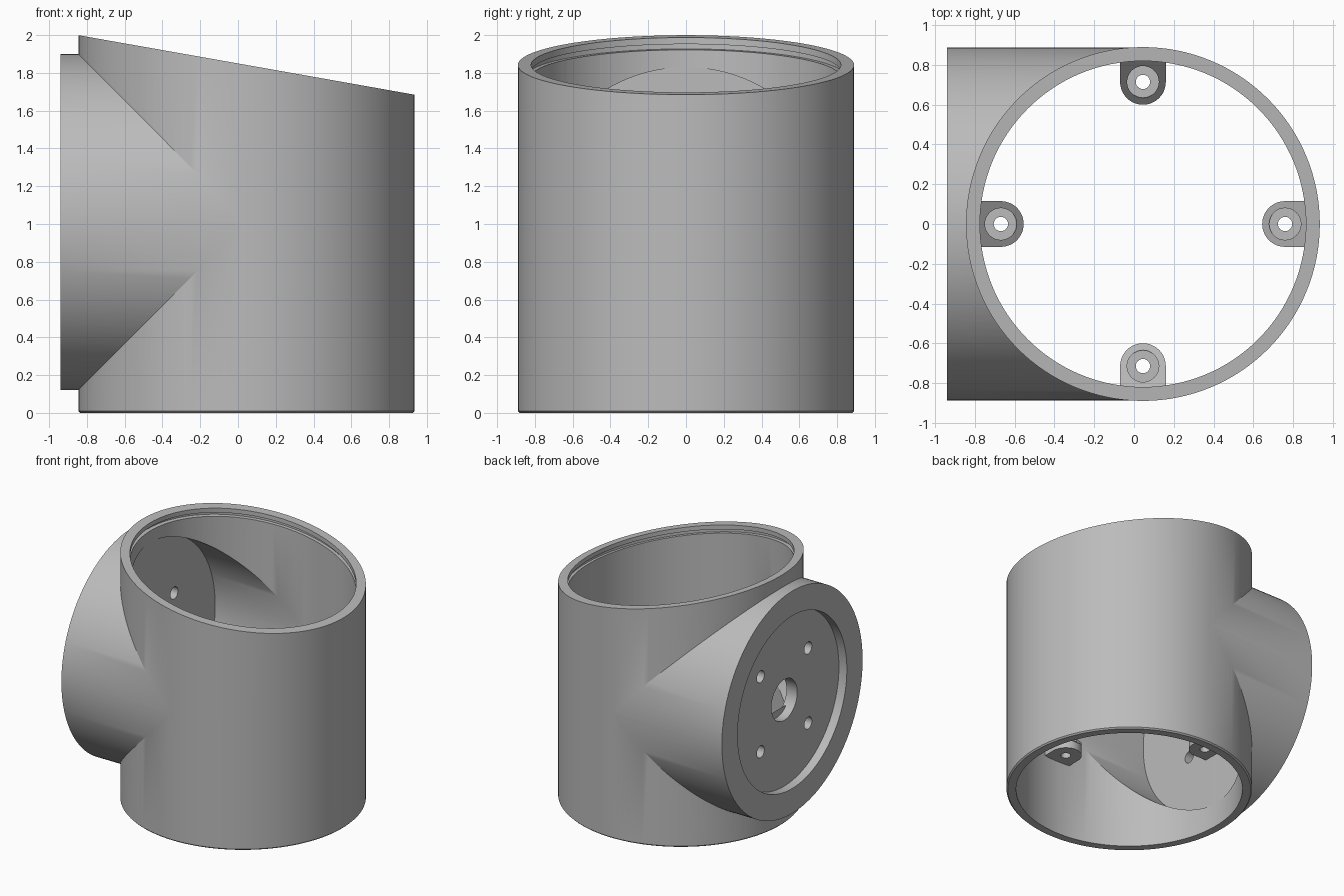
import bpy, bmesh, math
from mathutils import Matrix, Vector

if "Cube" in bpy.data.objects:
    bpy.data.objects.remove(bpy.data.objects["Cube"])

AXIS_X = 0.045            # centre line of the upright tube
PORT_Z = 1.01             # centre line of the side port
OUTER, INNER = 0.89, 0.82
TOP_MID, SLOPE = 1.842, -0.177

grey = bpy.data.materials.new("plain_grey")
grey.use_nodes = True
grey.diffuse_color = (0.5, 0.5, 0.5, 1)
grey.node_tree.nodes["Principled BSDF"].inputs["Base Color"].default_value = (0.5, 0.5, 0.5, 1)


def to_object(name, bm):
    bmesh.ops.recalc_face_normals(bm, faces=bm.faces)
    mesh = bpy.data.meshes.new(name)
    bm.to_mesh(mesh)
    bm.free()
    mesh.materials.append(grey)
    obj = bpy.data.objects.new(name, mesh)
    bpy.context.collection.objects.link(obj)
    return obj


def stack(name, rings, segs=128):
    """Closed turned solid; each ring is (radius, height, tilt of the ring)."""
    bm = bmesh.new()
    loops = []
    for r, z, tilt in rings:
        angles = [math.tau * i / segs for i in range(segs)]
        loops.append([bm.verts.new((r * math.cos(a), r * math.sin(a), z + tilt * r * math.cos(a)))
                      for a in angles])
    bm.faces.new(loops[0])
    bm.faces.new(loops[-1])
    for low, high in zip(loops, loops[1:]):
        for i in range(segs):
            j = (i + 1) % segs
            bm.faces.new((low[i], low[j], high[j], high[i]))
    return to_object(name, bm)


def upright(name, rings, x=AXIS_X, y=0, segs=128):
    obj = stack(name, rings, segs)
    obj.data.transform(Matrix.Translation((x, y, 0)))
    return obj


def sideways(name, radius, x0, x1, y=0, z=PORT_Z, segs=128):
    """Cylinder along x."""
    obj = stack(name, [(radius, x0, 0), (radius, x1, 0)], segs)
    obj.data.transform(Matrix.Translation((0, y, z)) @ Matrix.Rotation(math.pi / 2, 4, "Y"))
    return obj


def combine(target, tool, operation):
    mod = target.modifiers.new(operation.lower(), "BOOLEAN")
    mod.operation = operation
    mod.solver = "EXACT"
    mod.object = tool
    bpy.context.view_layer.objects.active = target
    bpy.ops.object.modifier_apply(modifier=mod.name)
    bpy.data.objects.remove(tool)


# Outer shell: slanted upright tube joined with the side port
body = upright("tee_housing", [(OUTER - 0.01, 0, 0), (OUTER, 0.01, 0), (OUTER, TOP_MID, SLOPE)])
combine(body, sideways("port_shell", OUTER - 0.001, -0.94, AXIS_X), "UNION")

# Bores of both tubes, the port stopping at its end plate
combine(body, upright("main_bore", [(INNER, -0.2, 0), (INNER, 2.3, 0)]), "DIFFERENCE")
combine(body, sideways("port_bore", INNER - 0.001, AXIS_X - INNER, AXIS_X), "DIFFERENCE")

# Seal groove just under the slanted rim
groove = [(INNER - 0.03, TOP_MID - 0.065, SLOPE), (INNER + 0.028, TOP_MID - 0.065, SLOPE),
          (INNER + 0.028, TOP_MID - 0.035, SLOPE), (INNER - 0.03, TOP_MID - 0.035, SLOPE)]
combine(body, upright("rim_groove", groove), "DIFFERENCE")

# End plate: round recess, cable hole and four screw holes
combine(body, sideways("plate_recess", 0.69, -1.1, -0.87), "DIFFERENCE")
combine(body, sideways("cable_hole", 0.163, -1.1, -0.6, segs=48), "DIFFERENCE")
for sy in (-1, 1):
    for sz in (-1, 1):
        combine(body, sideways("plate_screw_hole", 0.048, -1.1, -0.6, sy * 0.3, PORT_Z + sz * 0.3, 24),
                "DIFFERENCE")


# Screw bosses: rounded lugs with sloping tops, a flat seat and a hole
def make_boss(index):
    centre, half, base, back = 0.715, 0.115, 0.6, 0.845
    outline = [(back, half)]
    for i in range(25):
        a = math.pi / 2 + math.pi * i / 24
        outline.append((centre + half * math.cos(a), half * math.sin(a)))
    outline.append((back, -half))
    bm = bmesh.new()
    low = [bm.verts.new((r, t, base)) for r, t in outline]
    high = [bm.verts.new((r, t, base + 0.06 + r - centre + half)) for r, t in outline]
    bm.faces.new(low)
    bm.faces.new(high)
    for i in range(len(low)):
        j = (i + 1) % len(low)
        bm.faces.new((low[i], low[j], high[j], high[i]))
    boss = to_object("screw_boss", bm)
    combine(boss, upright("seat_cut", [(0.08, base + 0.08, 0), (0.08, 1.2, 0)], centre, segs=32), "DIFFERENCE")
    combine(boss, upright("hole_cut", [(0.036, 0.3, 0), (0.036, 1.2, 0)], centre, segs=24), "DIFFERENCE")
    boss.data.transform(Matrix.Translation((AXIS_X, 0, 0)) @ Matrix.Rotation(index * math.pi / 2, 4, "Z"))
    return boss


bosses = [make_boss(i) for i in range(4)]

# Smooth curved walls, crisp edges
bpy.ops.object.select_all(action="DESELECT")
for obj in [body] + bosses:
    obj.select_set(True)
bpy.context.view_layer.objects.active = body
bpy.ops.object.shade_smooth_by_angle(angle=math.radians(25))
